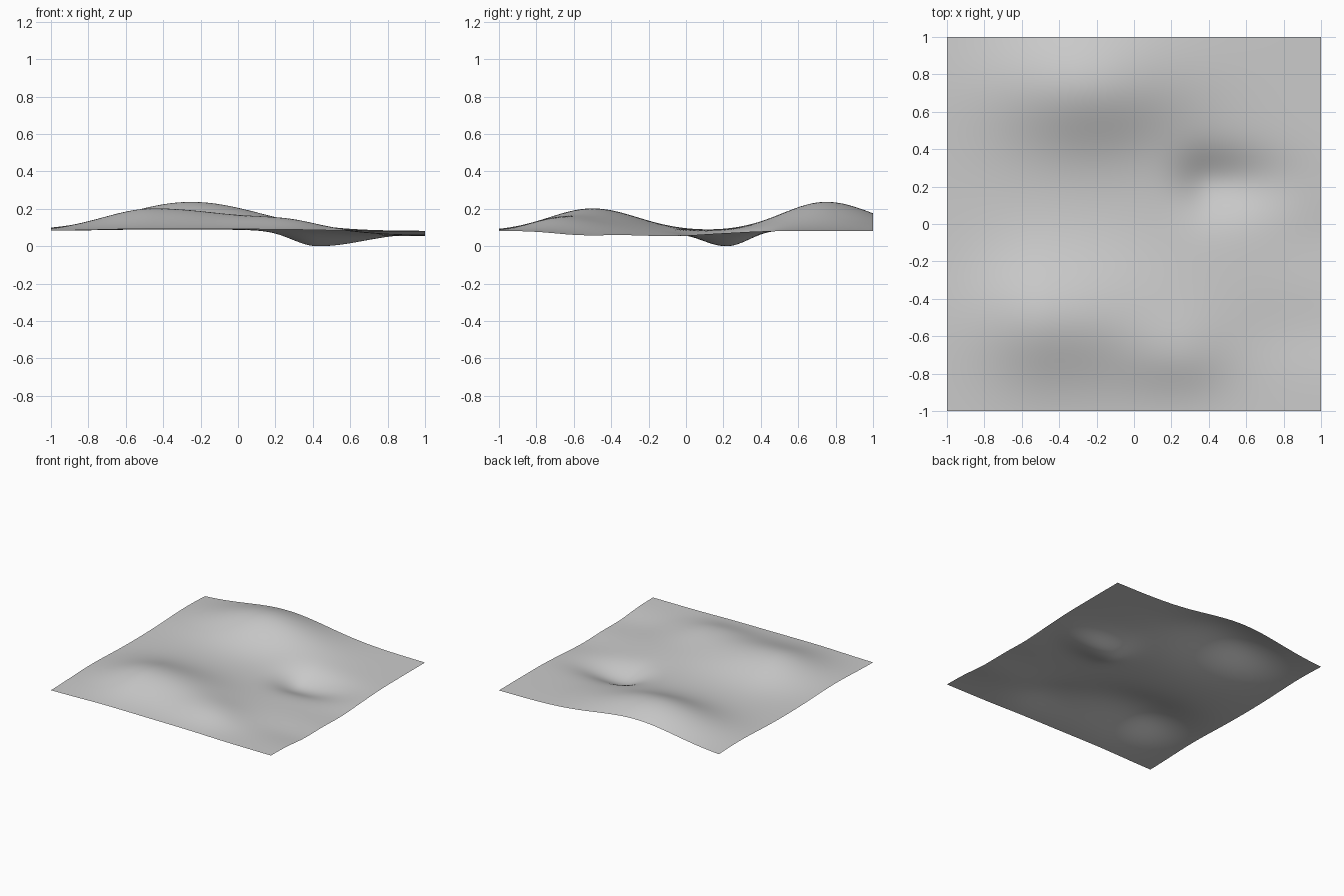
import bpy, bmesh, math

if "Cube" in bpy.data.objects:
    bpy.data.objects.remove(bpy.data.objects["Cube"])

BASE = 0.08
GRID = 100

# Hills and hollows: x, y, height, spread left, right, front, back
FORMS = [
    (-0.25, 0.75, 0.155, 0.36, 0.37, 0.235, 0.25),    # back hill
    (-0.45, -0.50, 0.120, 0.27, 0.45, 0.23, 0.24),    # front hill
    (0.25, -0.70, 0.043, 0.22, 0.18, 0.14, 0.16),     # ridge spur
    (0.42, 0.22, -0.083, 0.13, 0.25, 0.13, 0.12),     # deep hollow
    (0.95, -0.55, -0.022, 0.30, 0.30, 0.15, 0.17),    # right edge dips
    (0.95, -0.10, -0.027, 0.30, 0.30, 0.20, 0.18),
]


def height(x, y):
    z = BASE
    for cx, cy, h, left, right, front, back in FORMS:
        u = (x - cx) / (left if x < cx else right)
        v = (y - cy) / (front if y < cy else back)
        z += h * math.exp(-(u * u + v * v) / 2)
    return z


# Terrain sheet
bm = bmesh.new()
bmesh.ops.create_grid(bm, x_segments=GRID, y_segments=GRID, size=1)
for v in bm.verts:
    v.co.z = height(v.co.x, v.co.y)
lowest = min(v.co.z for v in bm.verts)
for v in bm.verts:
    v.co.z -= lowest
for f in bm.faces:
    f.smooth = True
mesh = bpy.data.meshes.new("terrain")
bm.to_mesh(mesh)
bm.free()
terrain = bpy.data.objects.new("terrain", mesh)
bpy.context.collection.objects.link(terrain)
